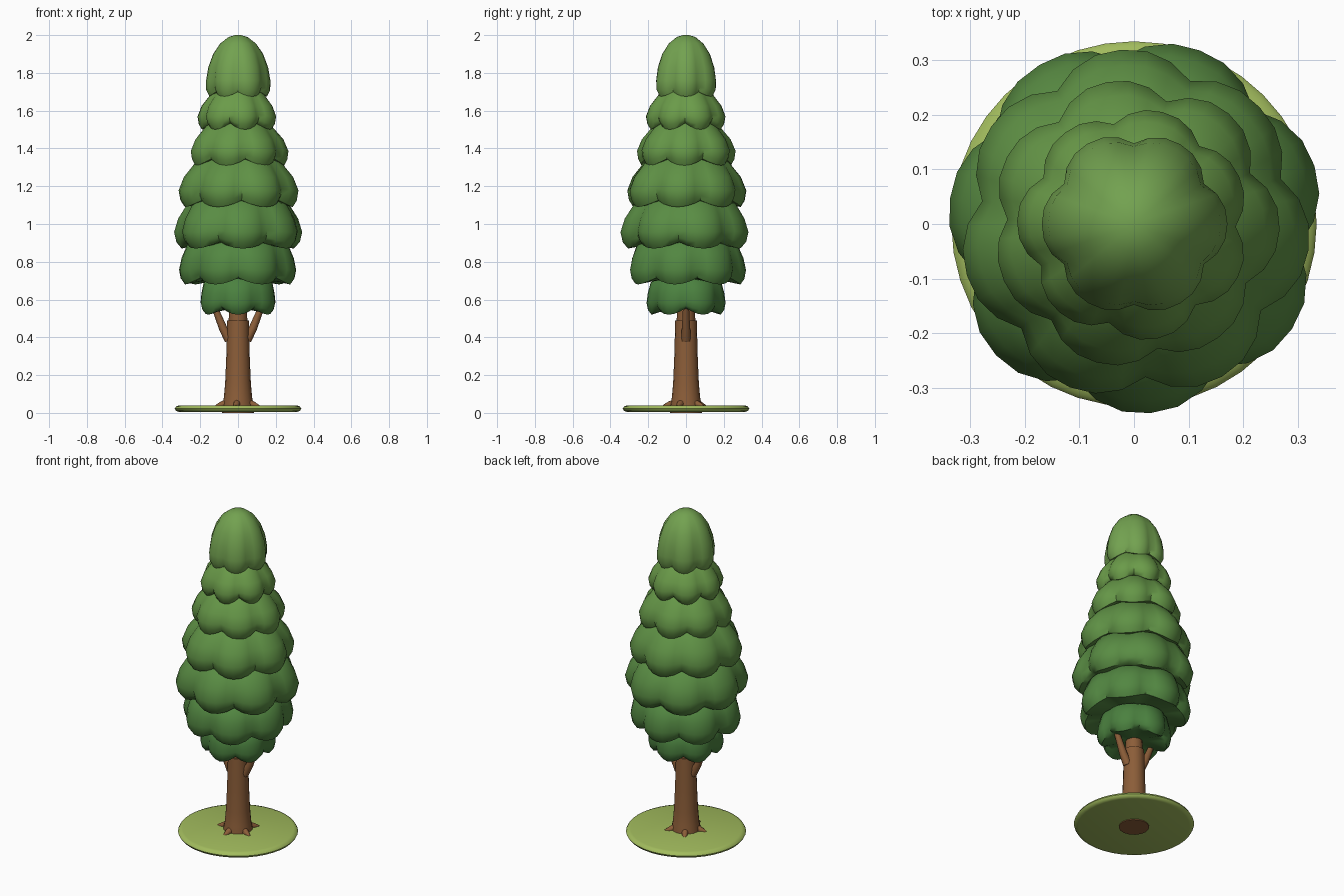
import bpy, bmesh, math, random
from mathutils import Vector

if "Cube" in bpy.data.objects:
    bpy.data.objects.remove(bpy.data.objects["Cube"])

random.seed(4)


def material(name, rgb):
    m = bpy.data.materials.new(name)
    m.diffuse_color = (*rgb, 1)
    m.use_nodes = True
    m.node_tree.nodes["Principled BSDF"].inputs["Base Color"].default_value = m.diffuse_color
    return m


BARK = material("bark", (0.26, 0.11, 0.04))
GRASS = material("grass", (0.36, 0.5, 0.11))


def loft(name, rings, mat, angle=50):
    """Skin a list of point rings; both ends are closed with a fan."""
    bm = bmesh.new()
    loops = [[bm.verts.new(p) for p in ring] for ring in rings]
    n = len(loops[0])
    for a, b in zip(loops, loops[1:]):
        for i in range(n):
            j = (i + 1) % n
            bm.faces.new((a[i], a[j], b[j], b[i]))
    ends = [loops[0][::-1], loops[-1]]
    for loop in ends:
        face = bm.faces.new(loop)
        bmesh.ops.poke(bm, faces=[face])
    bmesh.ops.recalc_face_normals(bm, faces=bm.faces)
    me = bpy.data.meshes.new(name)
    bm.to_mesh(me)
    bm.free()
    ob = bpy.data.objects.new(name, me)
    bpy.context.collection.objects.link(ob)
    me.materials.append(mat)
    bpy.ops.object.select_all(action='DESELECT')
    ob.select_set(True)
    bpy.context.view_layer.objects.active = ob
    bpy.ops.object.shade_smooth_by_angle(angle=math.radians(angle))
    return ob


def lathe(name, profile, sides, mat):
    rings = [[(r * math.cos(2 * math.pi * i / sides), r * math.sin(2 * math.pi * i / sides), z)
              for i in range(sides)] for r, z in profile]
    return loft(name, rings, mat)


def limb(name, points, sides=8):
    """Tapered limb through (position, radius) pairs."""
    axis = (Vector(points[-1][0]) - Vector(points[0][0])).normalized()
    q = axis.to_track_quat('Z', 'Y')
    rings = [[Vector(p) + q @ Vector((r * math.cos(2 * math.pi * i / sides),
                                      r * math.sin(2 * math.pi * i / sides), 0))
              for i in range(sides)] for p, r in points]
    return loft(name, rings, BARK)


def tier(name, profile, lobes, notch, mat):
    """Foliage skirt; profile rows are (radius, z, lobe depth, notch lift)."""
    n = lobes * 6
    size = [random.uniform(0.98, 1.015) for _ in range(lobes)]
    rings = []
    for r, z, depth, lift in profile:
        ring = []
        for i in range(n):
            s = i / 6
            valley = 1 - abs(math.sin(math.pi * s))
            a = math.radians(notch) + 2 * math.pi * i / n
            f = (1 - depth * valley ** 1.3) * (1 + (size[int(s)] - 1) * (1 - valley))
            ring.append((r * f * math.cos(a), r * f * math.sin(a), z + lift * valley))
        rings.append(ring)
    return loft(name, rings, mat)


# Ground disc
lathe("ground_disc", [(0.31, 0.005), (0.328, 0.01), (0.335, 0.022), (0.328, 0.034), (0.31, 0.04)],
      40, GRASS)

# Trunk and inner stem
lathe("trunk", [(0.085, 0.0), (0.083, 0.04), (0.075, 0.08), (0.068, 0.16), (0.062, 0.3), (0.057, 0.49)],
      16, BARK)
lathe("inner_stem", [(0.05, 0.45), (0.045, 0.7), (0.03, 1.1)], 12, BARK)

# Side branches
for side, label in ((-1, "left"), (1, "right")):
    limb(label + "_branch", [((side * 0.045, 0, 0.385), 0.026), ((side * 0.08, 0, 0.45), 0.022),
                             ((side * 0.14, 0, 0.6), 0.014)])

# Roots
for k in range(5):
    a = math.radians(-95 + 72 * k)
    c, s = math.cos(a), math.sin(a)
    limb("root_%d" % (k + 1), [((0.05 * c, 0.05 * s, 0.055), 0.022), ((0.09 * c, 0.09 * s, 0.043), 0.017),
                               ((0.12 * c, 0.12 * s, 0.034), 0.008)])

# Foliage tiers: bottom z, top z, bottom / widest / top radius, lobes, notch angle
TIERS = [
    (0.52, 0.69, 0.185, 0.212, 0.19, 6, 60),
    (0.68, 0.89, 0.285, 0.314, 0.27, 7, 65),
    (0.87, 1.11, 0.305, 0.345, 0.27, 7, 95),
    (1.09, 1.33, 0.29, 0.32, 0.225, 7, 120),
    (1.31, 1.52, 0.242, 0.264, 0.175, 7, 75),
    (1.50, 1.69, 0.188, 0.212, 0.14, 7, 50),
]
for k, (zb, zt, rb, rm, rt, lobes, notch) in enumerate(TIERS):
    h, t = zt - zb, k / 6
    leaf = material("leaf_%d" % (k + 1), (0.07 + 0.09 * t, 0.22 + 0.13 * t, 0.05 + 0.02 * t))
    tier("foliage_tier_%d" % (k + 1), [
        (rb * 0.35, zb + 0.03, 0, 0), (rb * 0.8, zb + 0.012, 0.06, 0.02),
        (rb, zb, 0.1, 0.035), (rb * 0.3 + rm * 0.7, zb + 0.14 * h, 0.12, 0.025),
        (rm, zb + 0.36 * h, 0.12, 0.01), (rm * 0.7 + rt * 0.3, zb + 0.66 * h, 0.1, 0),
        (rt, zt, 0.06, 0), (rt * 0.6, zt + 0.05, 0.03, 0), (rt * 0.2, zt + 0.07, 0, 0)],
        lobes, notch, leaf)

# Crown dome
tier("foliage_crown", [
    (0.05, 1.70, 0, 0), (0.12, 1.685, 0.06, 0.01), (0.152, 1.675, 0.12, 0.025),
    (0.169, 1.71, 0.14, 0.015), (0.17, 1.76, 0.13, 0), (0.158, 1.83, 0.1, 0),
    (0.132, 1.90, 0.07, 0), (0.095, 1.955, 0.04, 0), (0.05, 1.99, 0.01, 0), (0.015, 2.0, 0, 0)],
    6, 30, material("leaf_crown", (0.17, 0.36, 0.08)))
